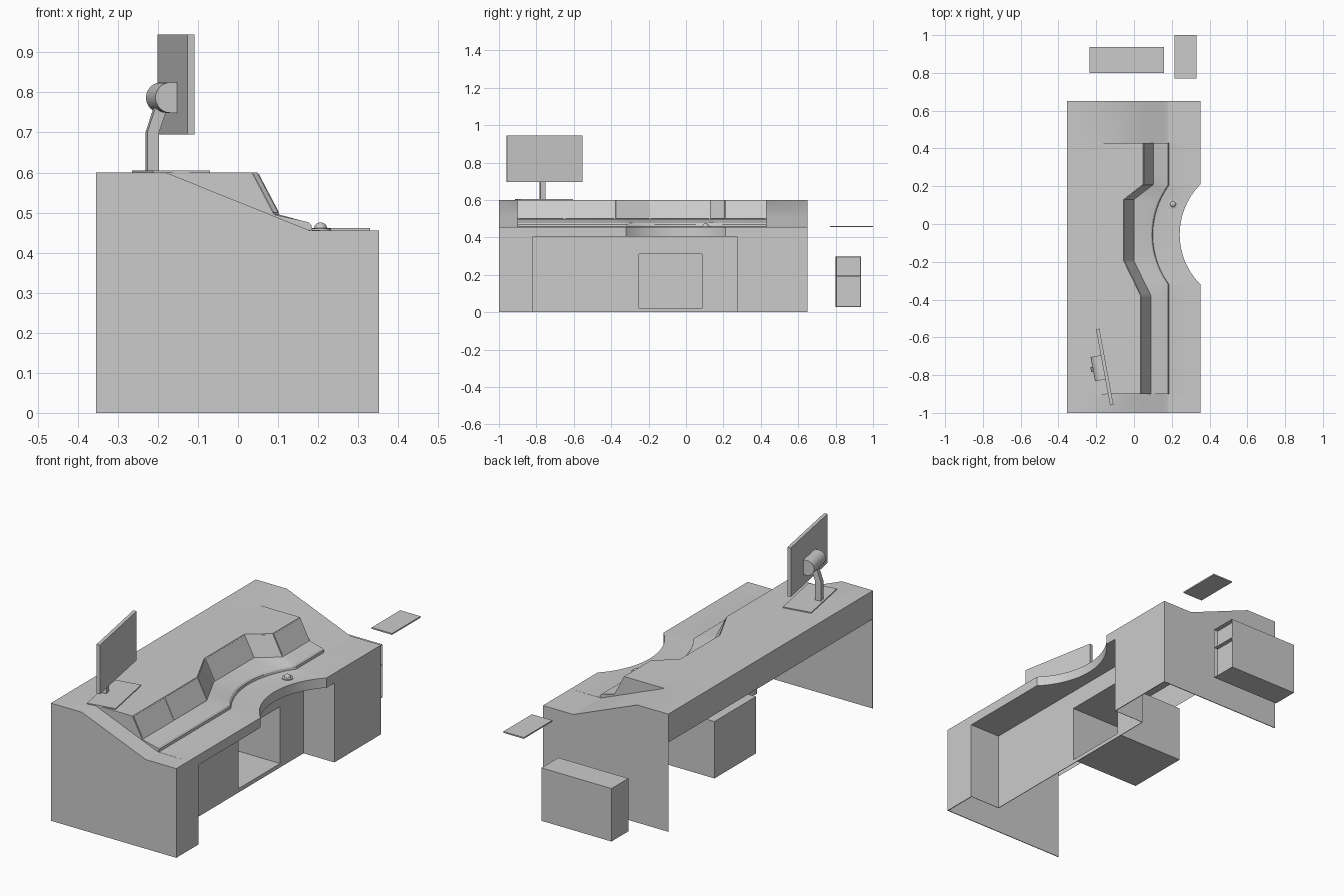
import bpy, bmesh, math
from mathutils import Matrix, Vector

if "Cube" in bpy.data.objects:
    bpy.data.objects.remove(bpy.data.objects["Cube"])


def finish(name, bm, smooth=False):
    bmesh.ops.recalc_face_normals(bm, faces=bm.faces)
    me = bpy.data.meshes.new(name)
    bm.to_mesh(me)
    bm.free()
    ob = bpy.data.objects.new(name, me)
    bpy.context.collection.objects.link(ob)
    if smooth:
        bpy.ops.object.select_all(action='DESELECT')
        ob.select_set(True)
        bpy.context.view_layer.objects.active = ob
        bpy.ops.object.shade_smooth_by_angle(angle=math.radians(28))
    return ob


def box(name, x, y, z, matrix=None, open_front=False):
    bm = bmesh.new()
    c = [(a + b) / 2 for a, b in (x, y, z)]
    s = [b - a for a, b in (x, y, z)]
    bmesh.ops.create_cube(bm, size=1, matrix=Matrix.Translation(c) @ Matrix.Diagonal((*s, 1)))
    if open_front:
        front = [f for f in bm.faces if f.calc_center_median().x > x[1] - 1e-4]
        bmesh.ops.delete(bm, geom=front, context='FACES_ONLY')
    if matrix:
        bm.transform(matrix)
    return finish(name, bm)


def prism(name, pts, y0, y1, matrix=None, smooth=False):
    """Extrude an x-z outline from y0 to y1."""
    bm = bmesh.new()
    f = bm.faces.new([bm.verts.new((x, y0, z)) for x, z in pts])
    ext = bmesh.ops.extrude_face_region(bm, geom=[f])
    bmesh.ops.translate(bm, vec=(0, y1 - y0, 0),
                        verts=[v for v in ext['geom'] if isinstance(v, bmesh.types.BMVert)])
    if matrix:
        bm.transform(matrix)
    return finish(name, bm, smooth)


def arc_x(y, y0, y1, flat, sag):
    """Edge at x=flat with a circular bite of depth sag between y0 and y1."""
    if not y0 < y < y1:
        return flat
    h, mid = (y1 - y0) / 2, (y0 + y1) / 2
    r = (h * h + sag * sag) / (2 * sag)
    return flat - (math.sqrt(r * r - (y - mid) ** 2) - (r - sag))


# Plan path of the upper edge of the instrument faces (y, x)
PATH = [(-.9, .035), (-.65, .035), (-.38, .035), (-.195, -.055), (.13, -.055), (.21, .048), (.43, .048)]


def face_x(y):
    for (ya, xa), (yb, xb) in zip(PATH, PATH[1:]):
        if y <= yb:
            return xa + (xb - xa) * max(0, (y - ya) / (yb - ya))
    return PATH[-1][1]


def section(y, raised, under):
    xs, xo, xe = face_x(y), arc_x(y, -.32, .205, .185, .085), arc_x(y, -.32, .21, .352, .11)
    pts = [(-.355, .455), (-.355, .6), (-.18, .6), (xs, .6), (xs + .055, .495),
           (xo - .03, .481), (xo - .009, .476), (xo - .002, .469), (xo, .457), (xo + .004, .456)]
    if not raised:
        pts = [(x, z if x < -.17 else max(.455, .6 - (x + .18) * .145 / .36)) for x, z in pts]
    pts += [(xe, .455), (xe, .405), (.177 if under else xe, .405)]
    return [(x, y, z) for x, z in pts]


# Desk top: one loft along y, with doubled sections at the steps
ys = {p[0] for p in PATH} | {-.82, .275}
ys |= {-.32 + .525 * i / 28 for i in range(29)} | {.21}
secs = [section(-1, 0, 0), section(-.9, 0, 0)]
for y in sorted(ys):
    if y == .275:
        secs.append(section(y, 1, 1))
    secs.append(section(y, 1, -.82 < y < .275))
    if y == -.82:
        secs.append(section(y, 1, 1))
secs += [section(.43, 0, 0), section(.65, 0, 0)]
bm = bmesh.new()
rows = [[bm.verts.new(p) for p in s] for s in secs]
for a, b in zip(rows, rows[1:]):
    for i in range(len(a) - 1):
        bm.faces.new((a[i], a[i + 1], b[i + 1], b[i]))
bmesh.ops.remove_doubles(bm, verts=bm.verts, dist=1e-5)
bmesh.ops.dissolve_degenerate(bm, edges=bm.edges, dist=1e-5)
finish('desk_top', bm, True)

# End panels
outline = [(-.355, 0), (-.355, .6), (-.18, .6), (.18, .455), (.352, .455), (.352, 0)]
prism('end_panel_front', outline, -1, -.996)
prism('end_panel_back', outline, .646, .65)

# Pedestal fronts and sides
for tag, y0, y1, ys_ in (('a', -1, -.82, -.82), ('b', .275, .65, .275)):
    box('pedestal_front_' + tag, (.348, .352), (y0, y1), (0, .405))
    box('pedestal_side_' + tag, (.177, .352), (ys_ - .001, ys_ + .001), (0, .405))

# Knee-space panel around the open compartment
for i, (y, z) in enumerate([((-.82, -.25), (0, .405)), ((.085, .275), (0, .405)),
                            ((-.25, .085), (.31, .405)), ((-.25, .085), (0, .02))]):
    box(f'knee_panel_{i}', (.175, .178), y, z)
box('open_compartment', (-.22, .177), (-.25, .085), (.02, .31), open_front=True)

# Instrument screens, thin plates on the sloping faces
for i, ((ya, xa), (yb, xb)) in enumerate(zip(PATH, PATH[1:])):
    bm = bmesh.new()
    a, b = Vector((xa, ya, .6)), Vector((xb, yb, .6))
    d = Vector((.055, 0, -.105))
    n = (b - a).cross(d).normalized()
    n = n if n.x > 0 else -n
    q = [a + (b - a) * u + d * v + n * .002 for u, v in ((.02, .04), (.98, .04), (.98, .96), (.02, .96))]
    f = bm.faces.new([bm.verts.new(p) for p in q])
    ext = bmesh.ops.extrude_face_region(bm, geom=[f])
    bmesh.ops.translate(bm, vec=-n * .002,
                        verts=[v for v in ext['geom'] if isinstance(v, bmesh.types.BMVert)])
    finish(f'instrument_screen_{i}', bm)

# Control knob
bm = bmesh.new()
prof = [(.026, .455), (.026, .46), (.018, .462)]
prof += [(.016 * math.cos(t), .462 + .014 * math.sin(t)) for t in (0, .5, 1, math.pi / 2)]
vs = [bm.verts.new((r, 0, z)) for r, z in prof]
es = [bm.edges.new(p) for p in zip(vs, vs[1:])]
bmesh.ops.spin(bm, geom=vs + es, axis=(0, 0, 1), cent=(0, 0, 0), angle=math.tau, steps=20)
bmesh.ops.remove_doubles(bm, verts=bm.verts, dist=1e-5)
bm.transform(Matrix.Translation((.206, .105, 0)))
finish('control_knob', bm, True)

# Monitor on its stand, turned slightly
M = Matrix.Translation((-.155, -.757, 0)) @ Matrix.Rotation(math.radians(10.5), 4, 'Z')
box('monitor_base', (-.085, .06), (-.143, .143), (.6, .605), M)
box('monitor_panel', (-.009, .009), (-.205, .205), (.695, .945), M)
prism('monitor_neck', [(-.075, .603), (-.045, .603), (-.045, .7), (-.02, .775), (-.045, .79), (-.075, .7)],
      -.013, .013, M)
hub = [(-.026 + .038 * math.cos(t), .787 + .038 * math.sin(t))
       for t in [math.pi / 2 + math.pi * i / 12 for i in range(13)]]
prism('monitor_hub', [(-.005, .825)] + hub + [(-.005, .749)], -.065, .065, M, True)

# Loose tray and loose cabinet beside the desk
box('loose_tray', (.215, .33), (.77, 1), (.455, .462))
bm = bmesh.new()
bmesh.ops.create_cube(bm, size=1, matrix=Matrix.Translation((-.0375, .868, .1625))
                      @ Matrix.Diagonal((.395, .136, .27, 1)))
front = [f for f in bm.faces if f.calc_center_median().x > .15]
bmesh.ops.inset_region(bm, faces=front, thickness=.005)
bmesh.ops.translate(bm, vec=(-.02, 0, 0), verts=front[0].verts)
finish('loose_cabinet', bm)
box('cabinet_shelf', (.13, .158), (.805, .931), (.192, .197))
